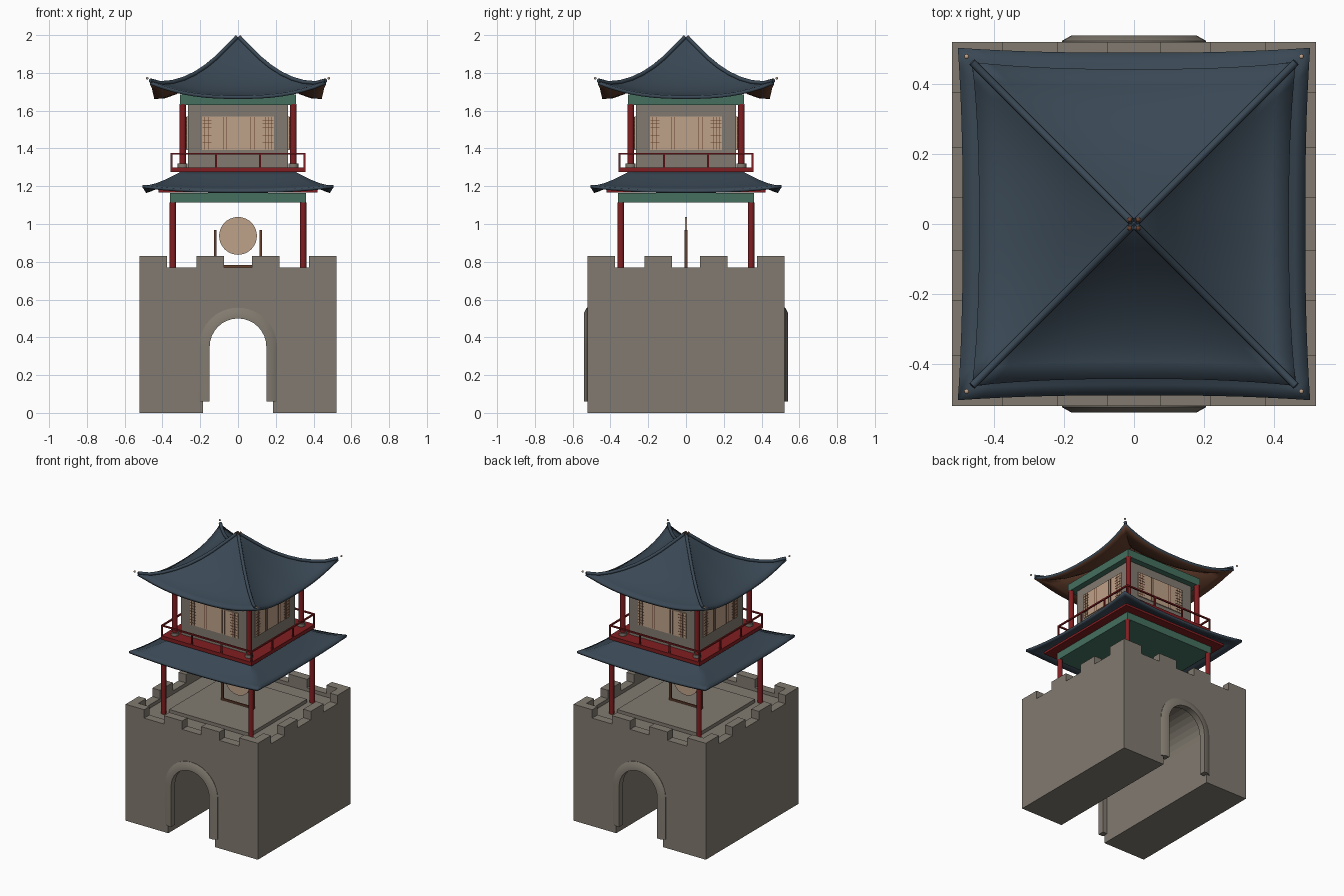
import bpy, bmesh, math
from mathutils import Matrix, Vector

old = bpy.data.objects.get("Cube")
if old:
    bpy.data.objects.remove(old, do_unlink=True)


def material(name, r, g, b):
    m = bpy.data.materials.new(name)
    m.use_nodes = True
    m.diffuse_color = (r, g, b, 1)
    bsdf = m.node_tree.nodes["Principled BSDF"]
    bsdf.inputs["Base Color"].default_value = (r, g, b, 1)
    bsdf.inputs["Roughness"].default_value = 0.8
    return m


STONE = material("warm grey stone", 0.22, 0.195, 0.16)
SLATE = material("slate blue tile", 0.042, 0.065, 0.09)
RED = material("red lacquer", 0.22, 0.013, 0.015)
GREEN = material("green paint", 0.06, 0.16, 0.115)
TAN = material("pale paper", 0.52, 0.36, 0.25)
BROWN = material("brown wood", 0.13, 0.05, 0.026)


def make(name, bm, *mats, smooth=False):
    bmesh.ops.recalc_face_normals(bm, faces=bm.faces)
    me = bpy.data.meshes.new(name)
    bm.to_mesh(me)
    bm.free()
    for m in mats:
        me.materials.append(m)
    ob = bpy.data.objects.new(name, me)
    bpy.context.collection.objects.link(ob)
    if smooth:
        bpy.ops.object.select_all(action='DESELECT')
        ob.select_set(True)
        bpy.context.view_layer.objects.active = ob
        bpy.ops.object.shade_smooth_by_angle(angle=math.radians(40))
    return ob


def box(bm, x0, x1, y0, y1, z0, z1, rot=0):
    """Axis aligned box, turned about the z axis by rot."""
    mat = (Matrix.Rotation(rot, 4, 'Z')
           @ Matrix.Translation(((x0 + x1) / 2, (y0 + y1) / 2, (z0 + z1) / 2))
           @ Matrix.Diagonal((x1 - x0, y1 - y0, z1 - z0, 1)))
    bmesh.ops.create_cube(bm, size=1, matrix=mat)


def slab(name, half, z0, z1, mat):
    bm = bmesh.new()
    box(bm, -half, half, -half, half, z0, z1)
    return make(name, bm, mat)


def cylinder(bm, pos, radius, height, segments=16, turn=Matrix()):
    bmesh.ops.create_cone(bm, cap_ends=True, segments=segments, radius1=radius, radius2=radius,
                          depth=height, matrix=Matrix.Translation(pos) @ turn)


def corner_posts(name, d, radius, z0, z1, mat):
    bm = bmesh.new()
    for sx in (-1, 1):
        for sy in (-1, 1):
            cylinder(bm, (sx * d, sy * d, (z0 + z1) / 2), radius, z1 - z0)
    return make(name, bm, mat, smooth=True)


SIDES = [k * math.pi / 2 for k in range(4)]


# Arch outline: (direction x, direction z, centre z) for legs and arc
def arch(foot, spring=0.35, n=16):
    arc = [(-math.cos(math.pi * i / n), math.sin(math.pi * i / n), spring) for i in range(n + 1)]
    return [(-1, 0, foot)] + arc + [(1, 0, foot)]


# Stone gatehouse with tunnel
W, FLOOR, SILL = 0.522, 0.745, 0.77
bm = bmesh.new()
outline = [(-W, 0)] + [(c * 0.185, z + s * 0.185) for c, s, z in arch(0)]
outline += [(W, 0), (W, FLOOR), (-W, FLOOR)]
face = bm.faces.new([bm.verts.new((x, -W, z)) for x, z in outline])
ext = bmesh.ops.extrude_face_region(bm, geom=[face], use_keep_orig=True)
bmesh.ops.translate(bm, vec=(0, 2 * W, 0),
                    verts=[v for v in ext["geom"] if isinstance(v, bmesh.types.BMVert)])
make("gatehouse_base", bm, STONE)

# Parapet and battlements
bm = bmesh.new()
for a in SIDES:
    box(bm, -W, W, -W, -W + 0.06, FLOOR, SILL, a)
    for x0, x1 in ((-W, -0.375), (-0.22, -0.075), (0.075, 0.22), (0.375, W)):
        box(bm, x0, x1, -W, -W + 0.06, SILL, 0.83, a)
make("battlements", bm, STONE)
slab("deck_platform", 0.32, FLOOR, SILL, STONE)

# Bevelled arch surrounds, front and back
section = [(0.15, 0.495), (0.15, 0.54), (0.18, 0.54), (0.207, 0.525), (0.207, 0.495)]
for name, sy in (("front_arch_trim", -1), ("back_arch_trim", 1)):
    bm = bmesh.new()
    rings = [[bm.verts.new((c * r, sy * y, z + s * r)) for r, y in section] for c, s, z in arch(0.06)]
    for p, q in zip(rings, rings[1:]):
        for j in range(5):
            k = (j + 1) % 5
            bm.faces.new((p[j], p[k], q[k], q[j]))
    bm.faces.new(rings[0])
    bm.faces.new(rings[-1])
    make(name, bm, STONE, smooth=True)

# Gong on its stand
bm = bmesh.new()
cylinder(bm, (0, 0, 0.937), 0.1, 0.01, 40, Matrix.Rotation(math.pi / 2, 4, 'X'))
make("gong", bm, TAN, smooth=True)
bm = bmesh.new()
for x in (-0.121, 0.121):
    box(bm, x - 0.007, x + 0.007, -0.007, 0.007, SILL, 0.967)
box(bm, -0.121, 0.121, -0.006, 0.006, SILL, 0.782)
make("gong_stand", bm, BROWN)

# Lower storey
corner_posts("lower_columns", 0.345, 0.017, FLOOR, 1.115, RED)
slab("lower_beam", 0.36, 1.113, 1.165, GREEN)
slab("lower_soffit", 0.42, 1.166, 1.182, RED)


# Curved hip roof: hip profile rows (half width, height); eaves sag between corners
def roof(name, profile, lift, bow, thick, under):
    bm = bmesh.new()
    n = 16
    for a in SIDES:
        rot = Matrix.Rotation(a, 3, 'Z')
        rows = []
        for i, (r, z) in enumerate(profile):
            s = (i / (len(profile) - 1)) ** 2
            row = []
            for j in range(n + 1):
                u = 2 * j / n - 1
                sag = s * (1 - abs(u) ** 2.5)
                row.append(bm.verts.new(rot @ Vector((u * r, -r + bow * sag, z - lift * sag))))
            rows.append(row)
        for p, q in zip(rows, rows[1:]):
            for j in range(n):
                bm.faces.new((p[j], q[j], q[j + 1], p[j + 1]))
    bmesh.ops.remove_doubles(bm, verts=bm.verts, dist=0.0005)
    ob = make(name, bm, SLATE, under, smooth=True)
    up = sum(p.normal.z for p in ob.data.polygons)
    mod = ob.modifiers.new("thickness", 'SOLIDIFY')
    mod.thickness = thick
    mod.offset = -1 if up > 0 else 1
    mod.material_offset = 1
    return ob


roof("lower_roof", [(0.28, 1.29), (0.33, 1.262), (0.38, 1.237), (0.43, 1.217), (0.47, 1.207), (0.505, 1.207)],
     0.028, 0.014, 0.016, SLATE)
hip = [(0, 1.985), (0.03, 1.962), (0.07, 1.922), (0.12, 1.873), (0.17, 1.832), (0.23, 1.793),
       (0.29, 1.765), (0.35, 1.748), (0.41, 1.743), (0.464, 1.757)]
roof("upper_roof", hip, 0.077, 0.02, 0.018, BROWN)

# Hip ridges with small end ornaments
cu = bpy.data.curves.new("hip_ridges", 'CURVE')
cu.dimensions = '3D'
cu.bevel_depth = 0.011
cu.bevel_resolution = 2
cu.use_fill_caps = True
cu.materials.append(SLATE)
for sx in (-1, 1):
    for sy in (-1, 1):
        sp = cu.splines.new('POLY')
        sp.points.add(len(hip) - 1)
        for pt, (r, z) in zip(sp.points, hip):
            r = max(r, 0.008)
            pt.co = (sx * r, sy * r, z + 0.003, 1)
bpy.context.collection.objects.link(bpy.data.objects.new("hip_ridges", cu))
for name, d, z, mat in (("corner_beads", 0.48, 1.772, TAN), ("peak_beads", 0.012, 1.992, BROWN)):
    bm = bmesh.new()
    for sx in (-1, 1):
        for sy in (-1, 1):
            bmesh.ops.create_uvsphere(bm, u_segments=10, v_segments=6, radius=0.007,
                                      matrix=Matrix.Translation((sx * d, sy * d, z)))
    make(name, bm, mat, smooth=True)

# Balcony and railing
slab("balcony_floor", 0.357, 1.274, 1.3, RED)
bm = bmesh.new()
for a in SIDES:
    box(bm, -0.357, 0.357, -0.357, -0.347, 1.367, 1.377, a)
    for x in (-0.352, -0.117, 0.117):
        box(bm, x - 0.005, x + 0.005, -0.357, -0.347, 1.3, 1.37, a)
make("balcony_railing", bm, RED)

# Upper storey
slab("upper_walls", 0.265, 1.3, 1.635, STONE)
corner_posts("column_bases", 0.293, 0.026, 1.3, 1.32, STONE)
corner_posts("upper_columns", 0.293, 0.018, 1.32, 1.635, RED)
slab("upper_beam", 0.308, 1.63, 1.685, GREEN)

# Paper windows with fine lattice
panes, lattice = bmesh.new(), bmesh.new()
for a in SIDES:
    box(panes, -0.19, 0.19, -0.272, -0.264, 1.392, 1.57, a)
    for x in (-0.175, -0.155, -0.075, -0.06, 0.065, 0.085, 0.145, 0.16, 0.175):
        box(lattice, x - 0.0015, x + 0.0015, -0.274, -0.271, 1.395, 1.567, a)
    for x0, x1 in ((-0.188, -0.14), (0.13, 0.188)):
        for k in range(8):
            z = 1.41 + k * 0.02
            box(lattice, x0, x1, -0.274, -0.271, z - 0.001, z + 0.001, a)
make("window_panes", panes, TAN)
make("window_lattice", lattice, BROWN)
